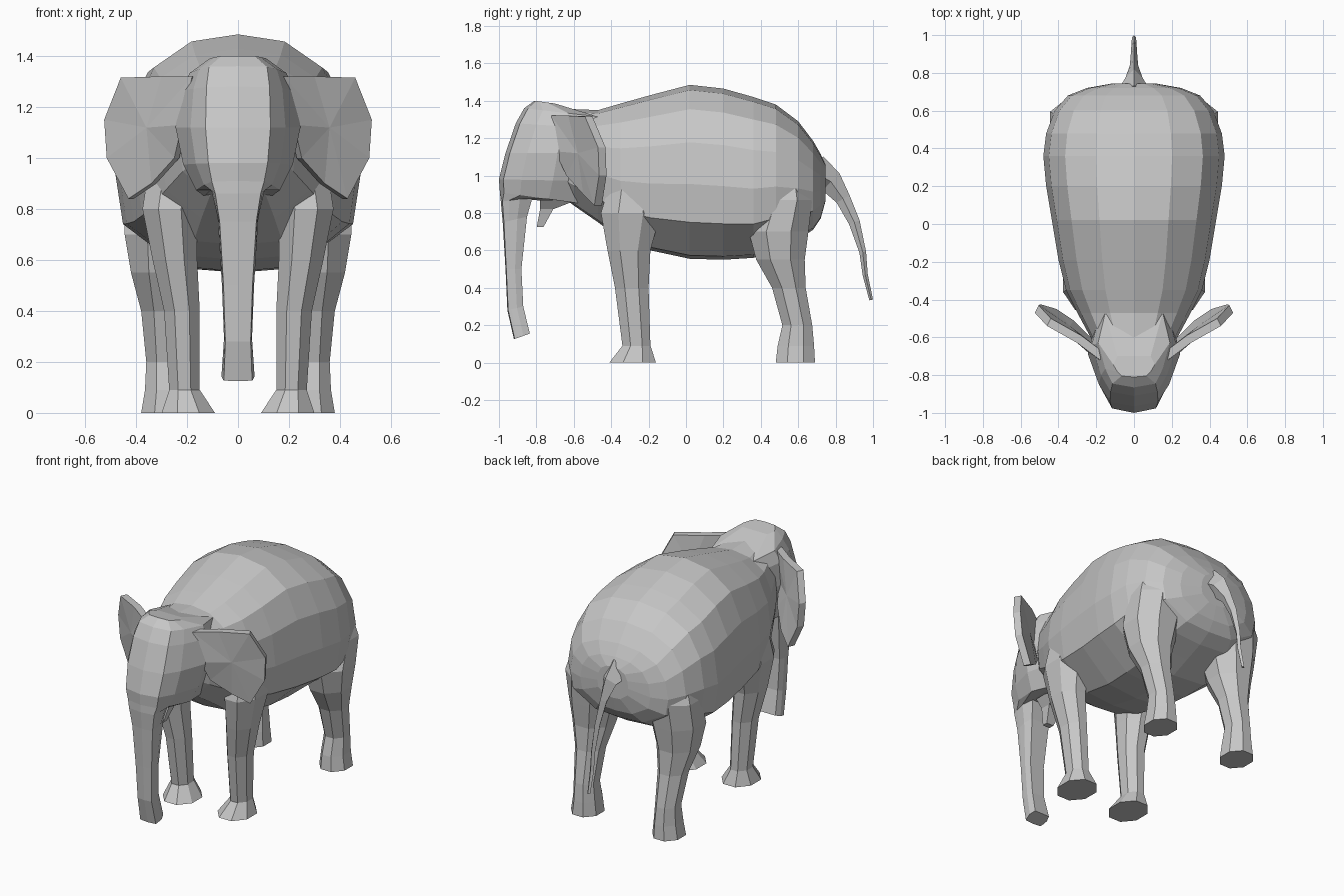
import bpy, bmesh, math
from mathutils import Vector

if "Cube" in bpy.data.objects:
    bpy.data.objects.remove(bpy.data.objects["Cube"], do_unlink=True)

grey = bpy.data.materials.new("elephant grey")
grey.use_nodes = True
COLOUR = (0.57, 0.57, 0.57, 1)
grey.diffuse_color = COLOUR
grey.node_tree.nodes["Principled BSDF"].inputs["Base Color"].default_value = COLOUR


def loft(name, rings, mirror=False, poke_caps=False):
    """Skin a list of equal-length point rings, close both ends, shade flat."""
    bm = bmesh.new()
    loops = [[bm.verts.new(p) for p in ring] for ring in rings]
    n = len(loops[0])
    for a, b in zip(loops, loops[1:]):
        for i in range(n):
            j = (i + 1) % n
            bm.faces.new((a[i], a[j], b[j], b[i]))
    caps = [bm.faces.new(loops[0]), bm.faces.new(loops[-1])]
    if poke_caps:
        bmesh.ops.poke(bm, faces=caps)
    bmesh.ops.recalc_face_normals(bm, faces=bm.faces)
    mesh = bpy.data.meshes.new(name)
    bm.to_mesh(mesh)
    bm.free()
    mesh.materials.append(grey)
    obj = bpy.data.objects.new(name, mesh)
    bpy.context.collection.objects.link(obj)
    if mirror:
        obj.modifiers.new("both sides", 'MIRROR').use_mirror_merge = False


def symmetric(half):
    """Complete a half outline whose first and last points lie on x = 0."""
    return half + [(-p[0], p[1], p[2]) for p in reversed(half[1:-1])]


# Body: one cross-section scaled along y (y, bottom, top, half width)
SECTION = [(0, 1), (.42, .97), (.76, .86), (.94, .67), (1, .43),
           (.94, .21), (.48, .02), (0, 0)]
body = [(-.72, .93, 1.34, .14), (-.6, .84, 1.355, .23), (-.47, .75, 1.35, .3),
        (-.35, .66, 1.385, .36), (-.19, .6, 1.43, .4), (.02, .555, 1.485, .435),
        (.2, .55, 1.465, .465), (.36, .56, 1.42, .48), (.48, .61, 1.38, .465),
        (.6, .66, 1.29, .42), (.68, .71, 1.185, .35), (.72, .77, 1.115, .25),
        (.745, .86, 1.06, .11)]
loft("body", [symmetric([(x * w, y, b + t * (top - b)) for x, t in SECTION])
              for y, b, top, w in body])

# Head and trunk: rings (z front, z back, y front, y back, half width, brow share)
head = [(1.4, 1.385, -.81, -.7, .11, .6), (1.36, 1.315, -.865, -.47, .19, .6),
        (1.28, 1.25, -.91, -.47, .225, .55), (1.12, 1.12, -.965, -.5, .245, .52),
        (.98, .97, -1.0, -.52, .215, .54), (.91, .85, -.995, -.56, .165, .62),
        (.86, .885, -.99, -.82, .105, .85), (.75, .78, -.98, -.85, .08, .9),
        (.5, .5, -.965, -.88, .063, .9), (.28, .3, -.955, -.87, .055, .9),
        (.125, .155, -.92, -.835, .065, .85)]


def face_ring(zf, zb, yf, yb, w, brow):
    outline = [(0, 0), (brow, .05), ((brow + 1) / 2, .25), (1, .6), (.8, 1), (0, 1)]
    return symmetric([(x * w, yf + t * (yb - yf), zf + t * (zb - zf))
                      for x, t in outline])


loft("head_and_trunk", [face_ring(*level) for level in head])

# Lower lip: a small tapered wedge under the mouth
loft("lower_lip", [[(sx * w, y + sy * d, z) for sx, sy in
                    ((-1, -1), (1, -1), (1, 1), (-1, 1))]
                   for w, d, y, z in ((.09, .1, -.68, .87), (.05, .035, -.745, .82),
                                      (.025, .018, -.78, .725))])


def leg(name, levels):
    """Eight-sided leg from boxes (z, x min, x max, y min, y max)."""
    rings = []
    for z, x0, x1, y0, y1 in levels:
        ring = []
        for k in range(8):
            a = math.radians(45 * k + 22.5)
            ring.append(((x0 + x1) / 2 + (x1 - x0) / 2 * math.cos(a) * 1.08,
                         (y0 + y1) / 2 + (y1 - y0) / 2 * math.sin(a) * 1.08, z))
        rings.append(ring)
    loft(name, rings, mirror=True)


leg("front_legs", [(0, .09, .3, -.41, -.16), (.09, .15, .27, -.34, -.19),
                   (.4, .15, .29, -.38, -.2), (.6, .16, .335, -.42, -.19),
                   (.8, .16, .375, -.455, -.135), (1.06, .14, .335, -.38, -.2)])
leg("rear_legs", [(0, .2, .38, .48, .69), (.09, .21, .365, .49, .685),
                  (.2, .22, .36, .515, .675), (.4, .21, .38, .46, .64),
                  (.55, .18, .42, .375, .635), (.7, .14, .445, .335, .655),
                  (.87, .1, .445, .4, .675), (1.12, .1, .37, .44, .61)])

# Ears: angled plates, swept back from the head
ear = [(.18, -.72, 1.32), (.3, -.63, 1.32), (.46, -.54, 1.315), (.525, -.47, 1.15),
       (.515, -.465, 1.0), (.43, -.49, .84), (.34, -.55, .9), (.25, -.64, 1.0),
       (.22, -.7, 1.13)]
loft("ears", [ear, [(x - .02, y + .04, z) for x, y, z in ear]],
     mirror=True, poke_caps=True)

# Tail: diamond section swept along a drooping path (y, z, half width, half depth)
tail = [(.685, 1.02, .1, .095), (.775, .967, .045, .065), (.84, .875, .022, .04),
        (.9, .75, .017, .03), (.945, .59, .014, .018), (.958, .47, .014, .014),
        (.99, .335, .01, .01)]
rings = []
for i, (y, z, w, d) in enumerate(tail):
    before, after = tail[max(i - 1, 0)], tail[min(i + 1, len(tail) - 1)]
    along = Vector((0, after[0] - before[0], after[1] - before[1])).normalized()
    out = Vector((0, -along.z, along.y)) * d
    centre, side = Vector((0, y, z)), Vector((w, 0, 0))
    rings.append([centre + out, centre + side, centre - out, centre - side])
loft("tail", rings)
